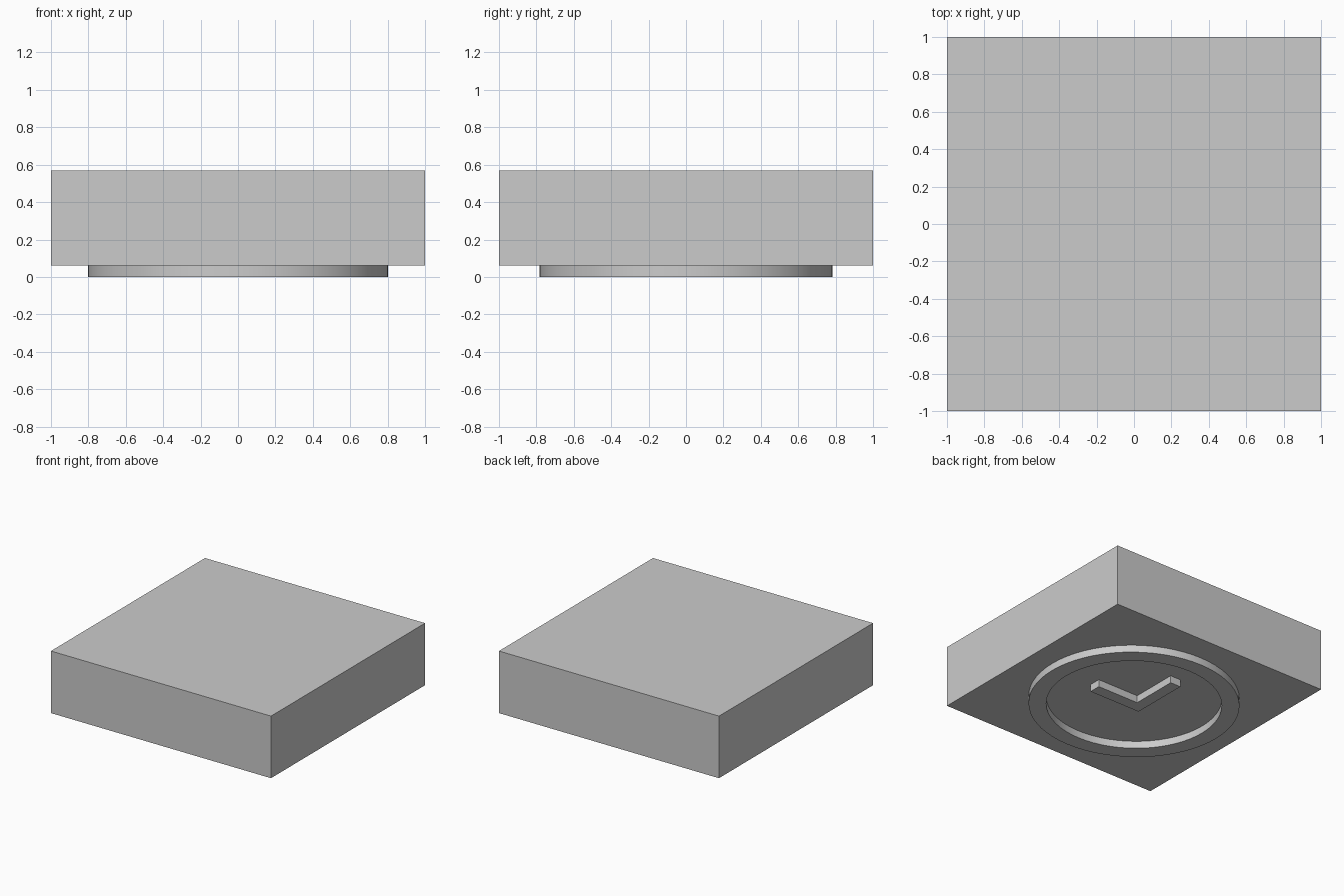
import bpy, bmesh
from math import cos, sin, tau

cube = bpy.data.objects.get("Cube")
if cube:
    bpy.data.objects.remove(cube)

# One plain grey for everything
grey = bpy.data.materials.new("plain grey")
grey.use_nodes = True
colour = (0.6, 0.6, 0.6, 1)
grey.diffuse_color = colour
grey.node_tree.nodes["Principled BSDF"].inputs["Base Color"].default_value = colour

BASE, TOP = 0.06, 0.57
SEGMENTS = 64


def finish(name, bm):
    bmesh.ops.recalc_face_normals(bm, faces=bm.faces)
    mesh = bpy.data.meshes.new(name)
    bm.to_mesh(mesh)
    bm.free()
    mesh.materials.append(grey)
    obj = bpy.data.objects.new(name, mesh)
    bpy.context.collection.objects.link(obj)
    return obj


def extrude_up(bm, faces, height):
    out = bmesh.ops.extrude_face_region(bm, geom=faces)["geom"]
    verts = [v for v in out if isinstance(v, bmesh.types.BMVert)]
    bmesh.ops.translate(bm, verts=verts, vec=(0, 0, height))


def prism(name, outline, z0, z1):
    bm = bmesh.new()
    face = bm.faces.new([bm.verts.new((x, y, z0)) for x, y in outline])
    extrude_up(bm, [face], z1 - z0)
    return finish(name, bm)


# Square block
prism("block", [(-1, -1), (1, -1), (1, 1), (-1, 1)], BASE, TOP)

# Raised round rim on the underside
bm = bmesh.new()
loops = []
for rx, ry in ((0.803, 0.782), (0.668, 0.652)):
    loops.append([bm.verts.new((rx * cos(tau * i / SEGMENTS), ry * sin(tau * i / SEGMENTS), 0))
                  for i in range(SEGMENTS)])
outer, inner = loops
band = []
for i in range(SEGMENTS):
    j = (i + 1) % SEGMENTS
    band.append(bm.faces.new((outer[i], outer[j], inner[j], inner[i])))
extrude_up(bm, band, BASE)
rim = finish("underside_rim", bm)
bpy.context.view_layer.objects.active = rim
rim.select_set(True)
bpy.ops.object.shade_smooth_by_angle()

# Raised right-angled pair of hands inside the rim
prism("underside_hands",
      [(-0.095, 0.43), (-0.095, -0.06), (0.377, -0.06),
       (0.377, 0.037), (0, 0.037), (0, 0.43)], 0, BASE)
